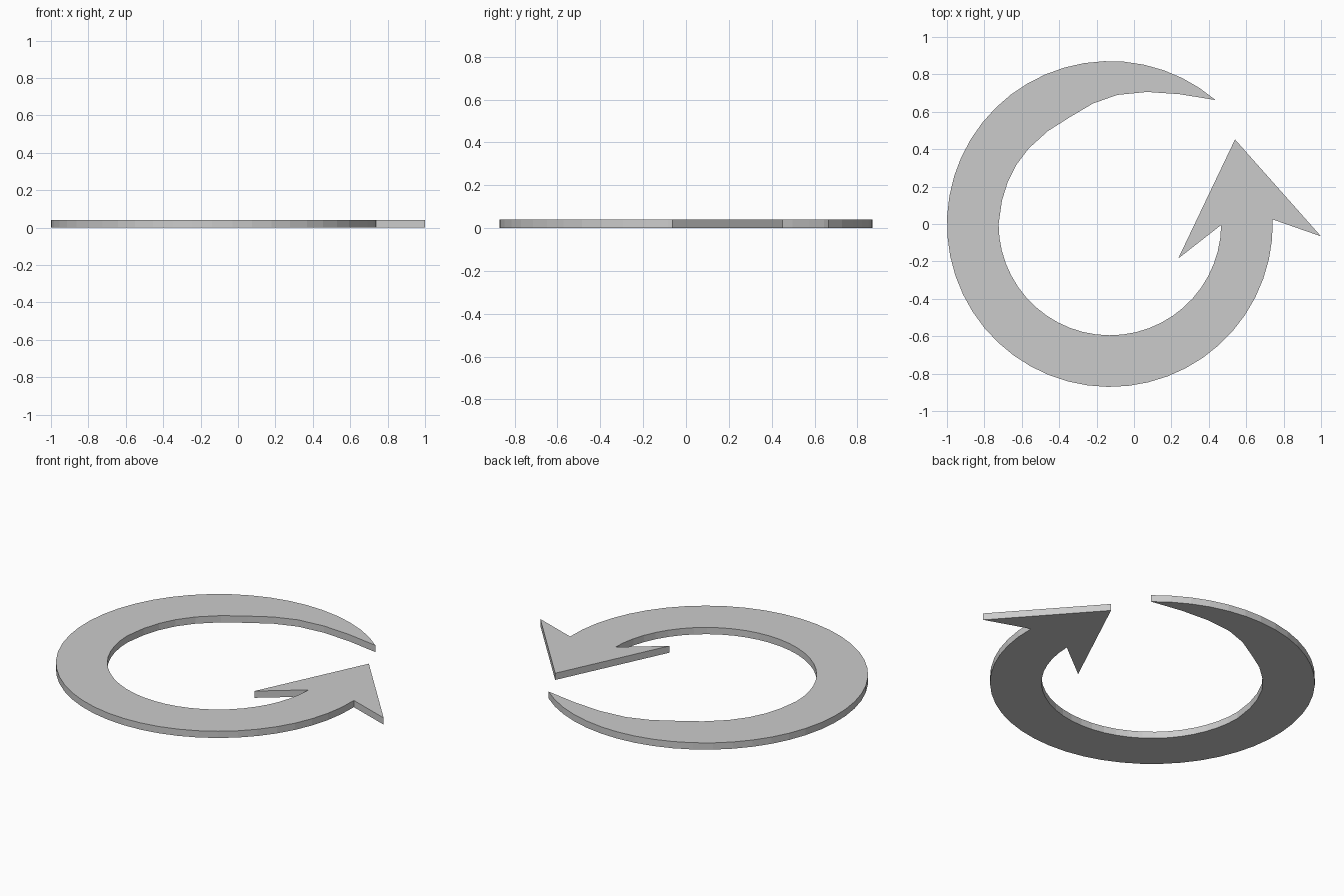
import bpy, bmesh
from math import cos, sin, radians

if "Cube" in bpy.data.objects:
    bpy.data.objects.remove(bpy.data.objects["Cube"])

THICK = 0.04
CX, CY = -0.129, 0.0


def arc(r, a0, a1, n):
    """Points on a circle round the ring centre, angles in degrees."""
    return [(CX + r * cos(radians(a0 + (a1 - a0) * i / n)),
             CY + r * sin(radians(a0 + (a1 - a0) * i / n))) for i in range(n + 1)]


# Outer rim: from the tail tip counter-clockwise round to the arrowhead
outline = arc(0.871, 49.5, 361.6, 44)

# Arrowhead: outer barb, tip, inner barb
outline += [(1.0, -0.066), (0.54, 0.452), (0.236, -0.185)]

# Inner rim: clockwise back to the left side
outline += arc(0.595, -0.5, -180, 26)

# Tapering inner edge of the tail
outline += [(-0.706, 0.125), (-0.675, 0.225), (-0.63, 0.315), (-0.562, 0.405),
            (-0.46, 0.497), (-0.34, 0.573), (-0.22, 0.644), (-0.09, 0.69),
            (0.07, 0.706), (0.245, 0.694)]

# Flat plate: one face extruded upward
bm = bmesh.new()
face = bm.faces.new([bm.verts.new((x, y, 0)) for x, y in outline])
ext = bmesh.ops.extrude_face_region(bm, geom=[face], use_keep_orig=True)
top = [g for g in ext["geom"] if isinstance(g, bmesh.types.BMVert)]
bmesh.ops.translate(bm, verts=top, vec=(0, 0, THICK))
bmesh.ops.recalc_face_normals(bm, faces=bm.faces[:])

mesh = bpy.data.meshes.new("circular_arrow")
bm.to_mesh(mesh)
bm.free()
bpy.context.collection.objects.link(bpy.data.objects.new("circular_arrow", mesh))
